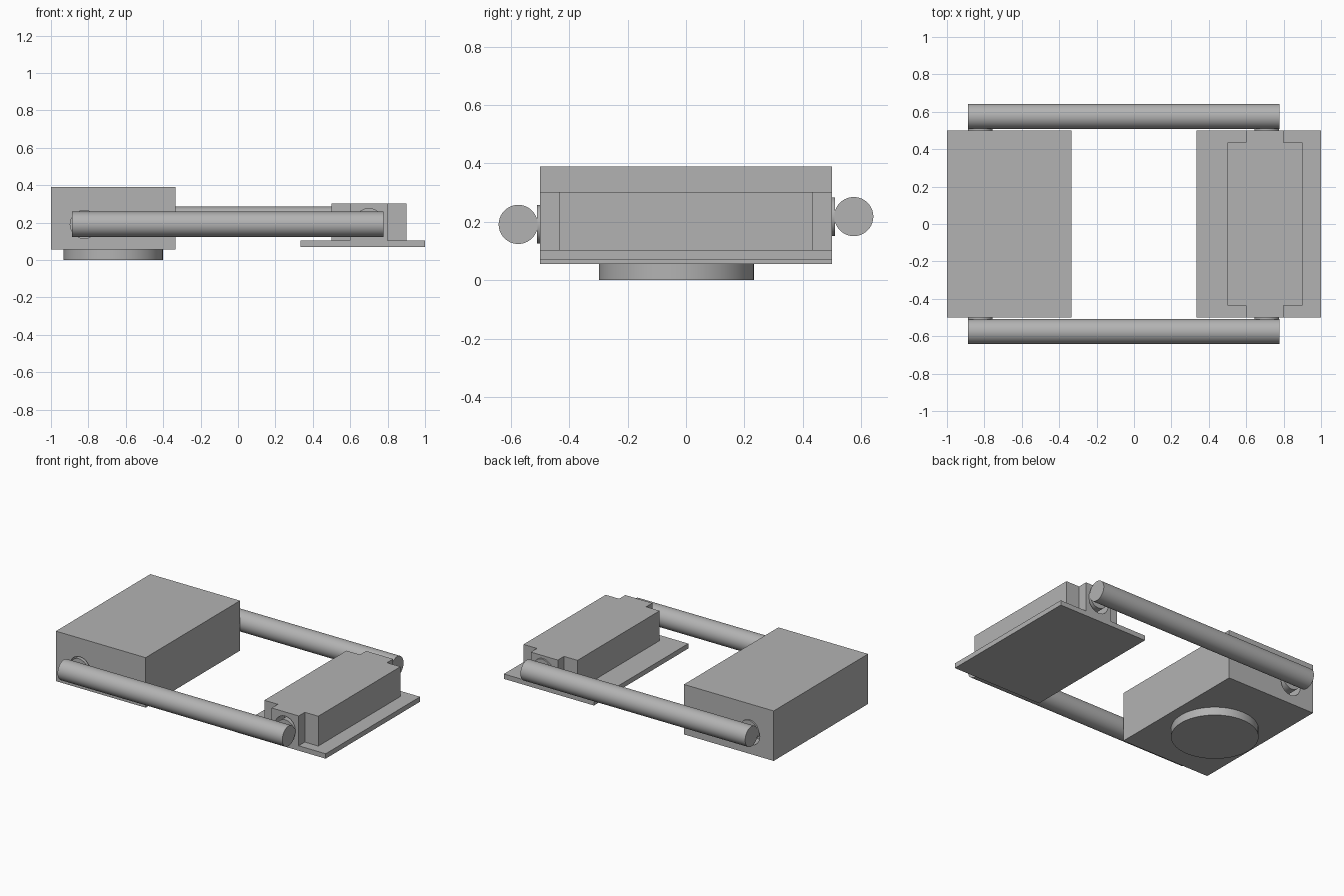
import bpy
import bmesh
from math import radians
from mathutils import Matrix, Vector

old = bpy.data.objects.get("Cube")
if old:
    bpy.data.objects.remove(old, do_unlink=True)

grey = bpy.data.materials.new("plain grey")
grey.use_nodes = True
COLOUR = (0.45, 0.45, 0.45, 1)
grey.diffuse_color = COLOUR
grey.node_tree.nodes["Principled BSDF"].inputs["Base Color"].default_value = COLOUR


def finish(name, bm):
    bmesh.ops.recalc_face_normals(bm, faces=bm.faces)
    mesh = bpy.data.meshes.new(name)
    bm.to_mesh(mesh)
    bm.free()
    mesh.materials.append(grey)
    obj = bpy.data.objects.new(name, mesh)
    bpy.context.collection.objects.link(obj)
    return obj


def select(obj):
    bpy.ops.object.select_all(action='DESELECT')
    obj.select_set(True)
    bpy.context.view_layer.objects.active = obj


def prism(name, outline, z0, z1):
    """Extrude a plan outline upwards."""
    bm = bmesh.new()
    face = bm.faces.new([bm.verts.new((x, y, z0)) for x, y in outline])
    out = bmesh.ops.extrude_face_region(bm, geom=[face])
    verts = [g for g in out["geom"] if isinstance(g, bmesh.types.BMVert)]
    bmesh.ops.translate(bm, verts=verts, vec=(0, 0, z1 - z0))
    return finish(name, bm)


def slab(name, x0, x1, y, z0, z1):
    return prism(name, [(x0, -y), (x1, -y), (x1, y), (x0, y)], z0, z1)


def rod(name, start, end, radius):
    """Smooth capped cylinder between two points."""
    start, end = Vector(start), Vector(end)
    axis = end - start
    bm = bmesh.new()
    matrix = Matrix.Translation((start + end) / 2) @ axis.to_track_quat('Z', 'Y').to_matrix().to_4x4()
    bmesh.ops.create_cone(bm, cap_ends=True, segments=64, radius1=radius,
                          radius2=radius, depth=axis.length, matrix=matrix)
    obj = finish(name, bm)
    select(obj)
    bpy.ops.object.shade_smooth_by_angle(angle=radians(30))
    return obj


def bore(target, x, z, side):
    """Round socket cut into the side of a block."""
    cutter = rod("socket_cutter", (x, side * 0.4, z), (x, side * 0.6, z), 0.075)
    cutter.hide_render = True
    mod = target.modifiers.new("socket", 'BOOLEAN')
    mod.operation = 'DIFFERENCE'
    mod.solver = 'EXACT'
    mod.object = cutter
    select(target)
    bpy.ops.object.modifier_apply(modifier=mod.name)
    bpy.data.objects.remove(cutter, do_unlink=True)


# Heavy housing with its round foot
housing = slab("housing", -1, -0.335, 0.5, 0.055, 0.39)
rod("round_foot", (-0.668, -0.033, 0), (-0.668, -0.033, 0.06), 0.266)

# Flat plate with the bearing block
slab("base_plate", 0.333, 1, 0.5, 0.07, 0.103)
quarter = [(0.2, 0), (0.2, 0.435), (0.1, 0.435), (0.1, 0.5)]
half = quarter + [(-x, y) for x, y in reversed(quarter)]
plan = half[:-1] + [(-x, -y) for x, y in half[:-1]]
bearing_block = prism("bearing_block", [(x + 0.7, y) for x, y in plan], 0.103, 0.303)

# Connecting rods, sockets and pivots on both sides
for label, side, z in (("front", -1, 0.191), ("back", 1, 0.218)):
    rod(label + "_connecting_rod", (-0.888, side * 0.575, z), (0.778, side * 0.575, z), 0.067)
    for part, x, socket_z, end in ((housing, -0.822, 0.19, "housing"),
                                   (bearing_block, 0.71, 0.2, "bearing")):
        bore(part, x if part == housing else 0.7, socket_z, side)
        rod(f"{label}_{end}_pivot", (x, side * 0.39, z), (x, side * 0.511, z), 0.066)

for part in (housing, bearing_block):
    select(part)
    bpy.ops.object.shade_smooth_by_angle(angle=radians(30))
